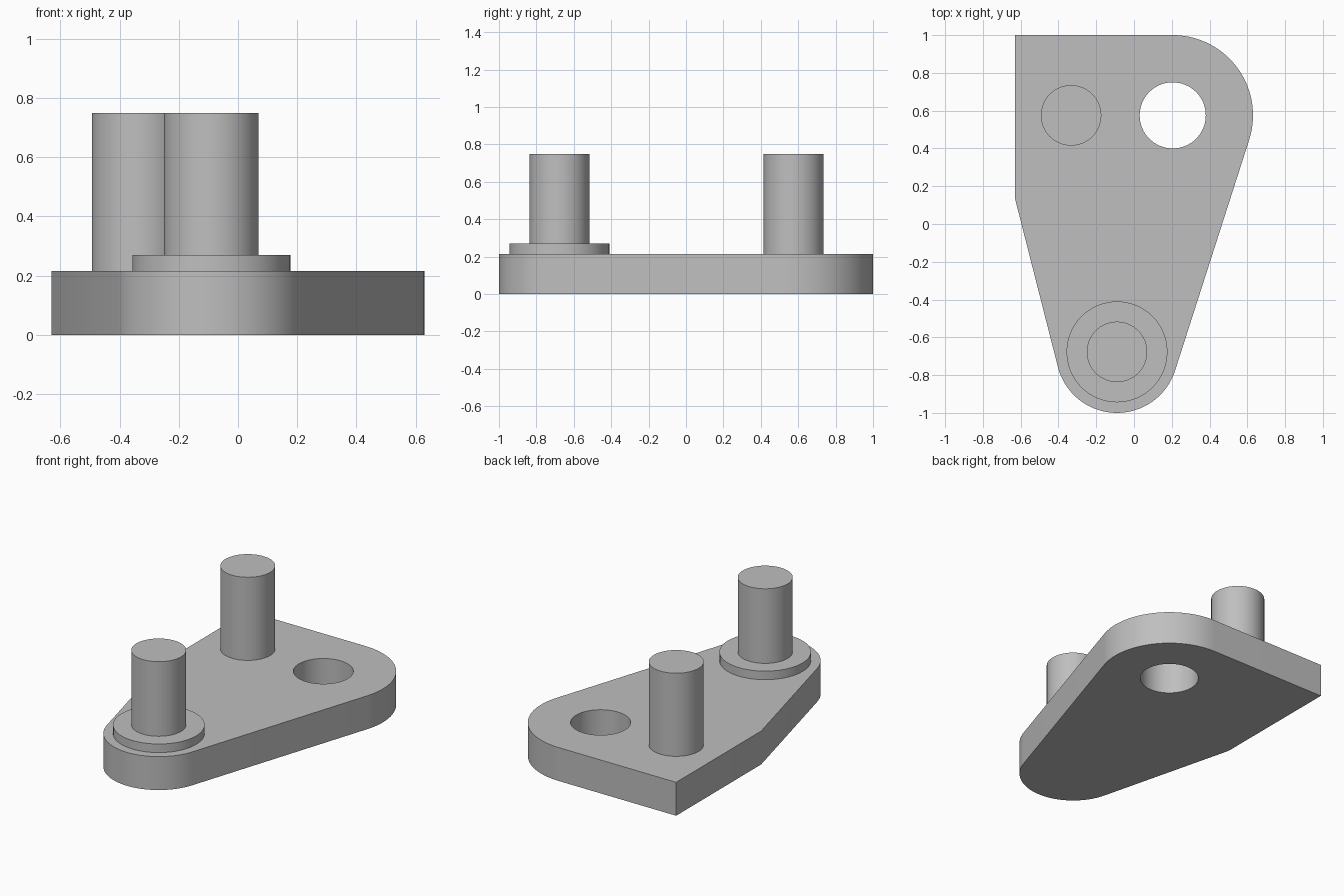
import bpy
import bmesh
from math import atan2, acos, asin, cos, sin, hypot, pi, radians
from mathutils import Vector

cube = bpy.data.objects.get("Cube")
if cube:
    bpy.data.objects.remove(cube, do_unlink=True)

grey = bpy.data.materials.new("plain_grey")
grey.use_nodes = True
grey.diffuse_color = (0.52, 0.52, 0.52, 1)
grey.node_tree.nodes["Principled BSDF"].inputs["Base Color"].default_value = grey.diffuse_color

PLATE_TOP = 0.215
PIN_TOP = 0.75
LARGE, LARGE_R = Vector((0.205, 0.575)), 0.425   # rounded rear corner
SMALL, SMALL_R = Vector((-0.09, -0.677)), 0.323  # rounded front end
REAR_PIN = Vector((-0.333, 0.575))
KNEE = Vector((-0.63, 0.135))                    # bend in the left-hand edge


def arc(centre, radius, start, end, steps):
    """Points along an arc, both ends included."""
    angles = [start + (end - start) * i / steps for i in range(steps + 1)]
    return [centre + radius * Vector((cos(a), sin(a))) for a in angles]


def extrude_profile(name, loops, bottom, top):
    """Fill an outline, with optional holes, and extrude it upwards."""
    bm = bmesh.new()
    for loop in loops:
        verts = [bm.verts.new((p.x, p.y, bottom)) for p in loop]
        for i, v in enumerate(verts):
            bm.edges.new((verts[i - 1], v))
    if len(loops) == 1:
        bm.faces.new(verts)
    else:
        bmesh.ops.triangle_fill(bm, edges=bm.edges[:], use_beauty=True)
    solid = bmesh.ops.extrude_face_region(bm, geom=bm.faces[:], use_keep_orig=True)
    raised = [g for g in solid["geom"] if isinstance(g, bmesh.types.BMVert)]
    bmesh.ops.translate(bm, verts=raised, vec=(0, 0, top - bottom))
    bmesh.ops.recalc_face_normals(bm, faces=bm.faces[:])
    mesh = bpy.data.meshes.new(name)
    bm.to_mesh(mesh)
    bm.free()
    mesh.materials.append(grey)
    obj = bpy.data.objects.new(name, mesh)
    bpy.context.collection.objects.link(obj)
    bpy.ops.object.select_all(action="DESELECT")
    obj.select_set(True)
    bpy.context.view_layer.objects.active = obj
    bpy.ops.object.shade_smooth_by_angle(angle=radians(30))
    return obj


def circle(centre, radius, sides=64):
    return arc(centre, radius, 0, 2 * pi, sides)[:-1]


# Directions where the straight edges touch the rounded ends
axis = LARGE - SMALL
right_normal = atan2(axis.y, axis.x) - acos((SMALL_R - LARGE_R) / axis.length)
to_knee = KNEE - SMALL
left_normal = atan2(to_knee.y, to_knee.x) + acos(SMALL_R / to_knee.length)

# Base plate with a through hole
outline = arc(SMALL, SMALL_R, left_normal, right_normal + 2 * pi, 40)
outline += arc(LARGE, LARGE_R, right_normal, pi / 2, 36)
outline += [Vector((KNEE.x, 1.0)), KNEE]
extrude_profile("base_plate", [outline, circle(LARGE, 0.175)], 0, PLATE_TOP)

# Collar and the two pins
extrude_profile("collar", [circle(SMALL, 0.267)], PLATE_TOP, 0.27)
extrude_profile("front_pin", [circle(SMALL, 0.16)], 0.27, PIN_TOP)
extrude_profile("rear_pin", [circle(REAR_PIN, 0.16)], PLATE_TOP, PIN_TOP)
